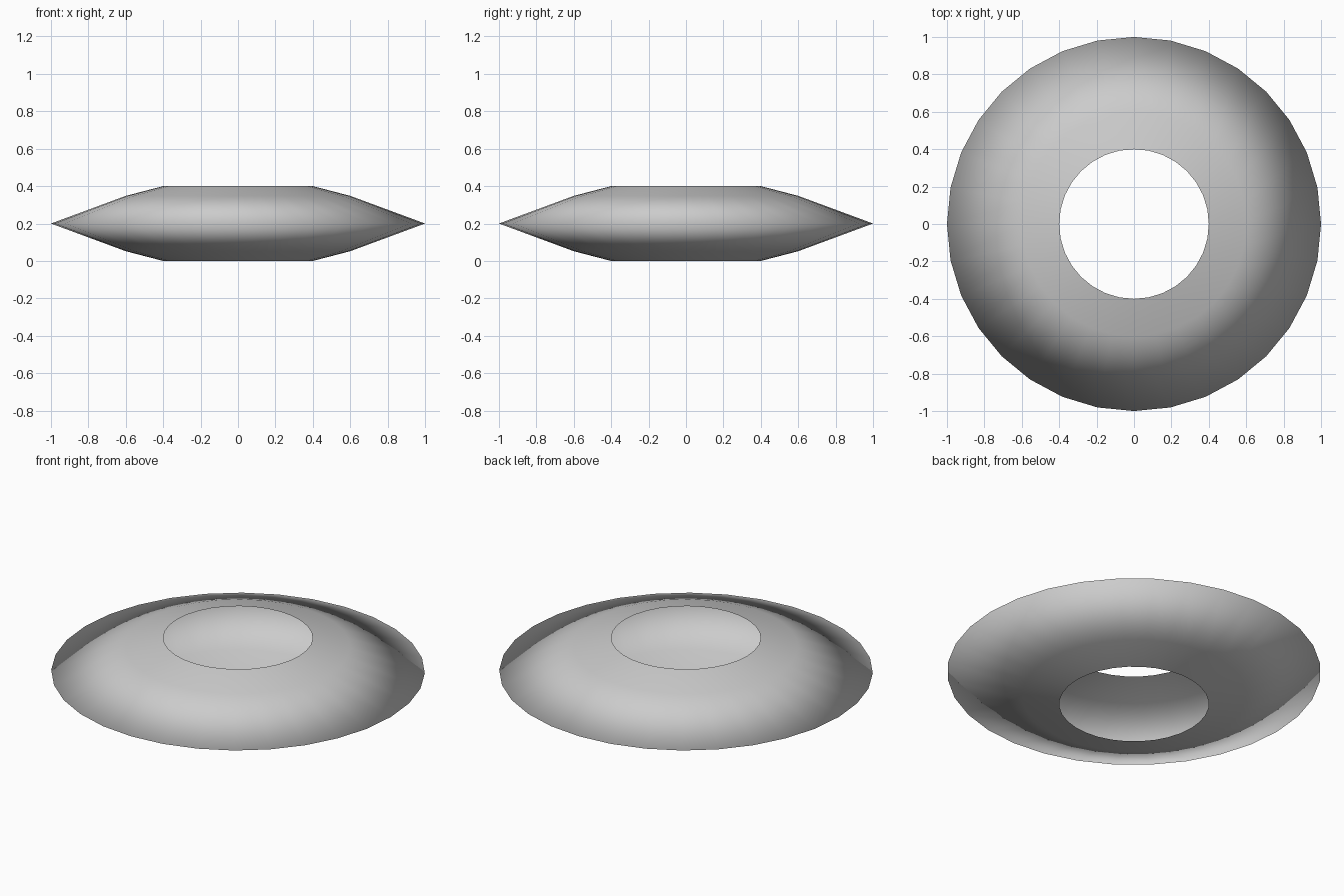
import bpy, bmesh, math

if "Cube" in bpy.data.objects:
    bpy.data.objects.remove(bpy.data.objects["Cube"])

SIDES = 32
# Half-section from the top opening over the sharp rim to the bottom opening
PROFILE = [(0.4, 0.4), (0.6, 0.348), (1.0, 0.2), (0.6, 0.052), (0.4, 0.0)]


def lathe(name, profile, sides):
    bm = bmesh.new()
    rings = []
    for r, z in profile:
        rings.append([bm.verts.new((r * math.cos(2 * math.pi * i / sides),
                                    r * math.sin(2 * math.pi * i / sides), z))
                      for i in range(sides)])
    for upper, lower in zip(rings, rings[1:]):
        for i in range(sides):
            j = (i + 1) % sides
            face = bm.faces.new((upper[i], lower[i], lower[j], upper[j]))
            face.smooth = True
    mesh = bpy.data.meshes.new(name)
    bm.to_mesh(mesh)
    bm.free()
    obj = bpy.data.objects.new(name, mesh)
    bpy.context.collection.objects.link(obj)
    return obj


# Hollow ring shell, open at top and bottom, smooth over the rim
lathe("ring_shell", PROFILE, SIDES)
